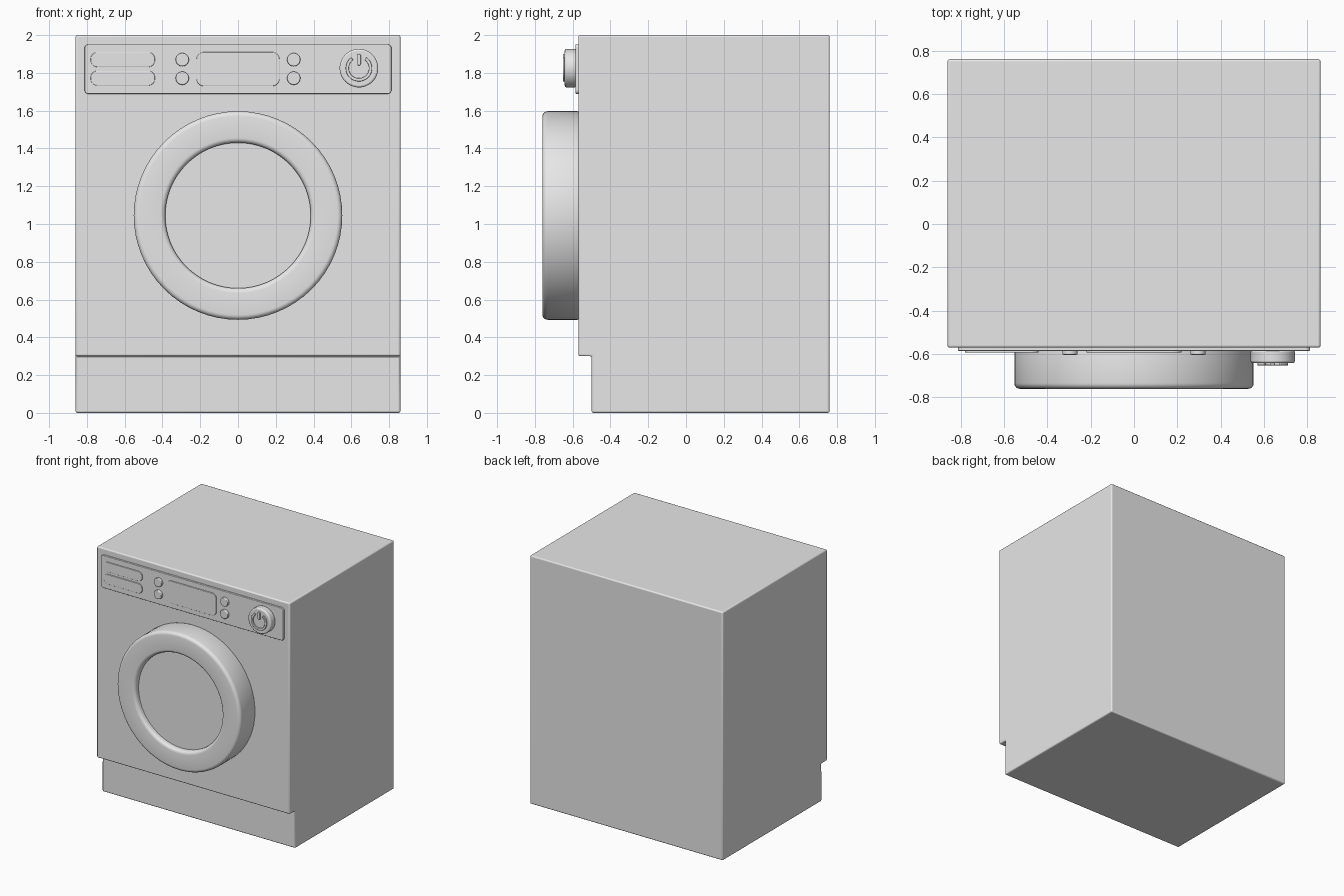
import bpy, bmesh, math
from mathutils import Vector

if "Cube" in bpy.data.objects:
    bpy.data.objects.remove(bpy.data.objects["Cube"], do_unlink=True)

grey = bpy.data.materials.new("light_grey")
grey.use_nodes = True
GREY = (0.8, 0.8, 0.8, 1)
grey.diffuse_color = GREY
grey.node_tree.nodes["Principled BSDF"].inputs["Base Color"].default_value = GREY


def finish(name, bm, bevel=0, segments=3):
    """Turn a bmesh into a shaded object with softened edges."""
    bmesh.ops.recalc_face_normals(bm, faces=bm.faces)
    mesh = bpy.data.meshes.new(name)
    bm.to_mesh(mesh)
    bm.free()
    mesh.materials.append(grey)
    ob = bpy.data.objects.new(name, mesh)
    bpy.context.collection.objects.link(ob)
    bpy.ops.object.select_all(action="DESELECT")
    bpy.context.view_layer.objects.active = ob
    ob.select_set(True)
    if bevel:
        mod = ob.modifiers.new("soft_edges", "BEVEL")
        mod.width, mod.segments = bevel, segments
        mod.limit_method, mod.angle_limit = "ANGLE", math.radians(40)
    bpy.ops.object.shade_smooth_by_angle(angle=math.radians(35))
    return ob


def extrude(name, points, offset, bevel=0, segments=3):
    """Extrude a closed outline of 3D points by an offset."""
    bm = bmesh.new()
    face = bm.faces.new([bm.verts.new(p) for p in points])
    result = bmesh.ops.extrude_face_region(bm, geom=[face], use_keep_orig=True)
    moved = [g for g in result["geom"] if isinstance(g, bmesh.types.BMVert)]
    bmesh.ops.translate(bm, verts=moved, vec=Vector(offset))
    return finish(name, bm, bevel, segments)


def plate(name, x, z, width, height, radius, back, front, bevel=0):
    """Front-facing rounded rectangle; a full radius makes a disc or pill."""
    points = []
    steps = 12
    corners = [(1, 1), (-1, 1), (-1, -1), (1, -1)]
    for i, (sx, sz) in enumerate(corners):
        for k in range(steps + 1):
            a = math.pi / 2 * (i + k / steps)
            p = Vector((x + sx * (width / 2 - radius) + radius * math.cos(a), back,
                        z + sz * (height / 2 - radius) + radius * math.sin(a)))
            if not points or ((p - points[-1]).length > 1e-5 and (p - points[0]).length > 1e-5):
                points.append(p)
    return extrude(name, points, (0, front - back, 0), bevel)


def arc(cx, cz, r, start, end, steps=5):
    """Points of a profile arc, angles in degrees."""
    for i in range(steps + 1):
        a = math.radians(start + (end - start) * i / steps)
        yield cx + r * math.cos(a), cz + r * math.sin(a)


# Cabinet with recessed plinth
HALF = 0.86
side = [(-0.57, 2), (0.76, 2), (0.76, 0), (-0.5, 0), (-0.5, 0.3), (-0.57, 0.3)]
extrude("cabinet", [(-HALF, y, z) for y, z in side], (2 * HALF, 0, 0), 0.01)

# Door ring, a rounded profile turned about the door axis
DOOR_Z, FRONT, BACK = 1.045, -0.76, -0.565
INNER, OUTER, FILLET = 0.385, 0.552, 0.026
profile = list(arc(INNER + FILLET, FRONT + FILLET, FILLET, 180, 270))
profile += arc(OUTER - FILLET, FRONT + FILLET, FILLET, 270, 360)
profile += arc(OUTER - 0.01, BACK - 0.01, 0.01, 0, 90, 3)
profile += [(INNER, BACK)]
bm = bmesh.new()
TURNS = 64
rings = []
for i in range(TURNS):
    a = math.tau * i / TURNS
    rings.append([bm.verts.new((r * math.cos(a), y, DOOR_Z + r * math.sin(a)))
                  for r, y in profile])
for i in range(TURNS):
    a, b = rings[i], rings[(i + 1) % TURNS]
    for j in range(len(profile)):
        k = (j + 1) % len(profile)
        bm.faces.new((a[j], a[k], b[k], b[j]))
finish("door_ring", bm)

# Door window
size = 2 * INNER + 0.01
plate("door_window", 0, DOOR_Z, size, size, size / 2, BACK, FRONT + 0.045)

# Control panel
PANEL = -0.585
plate("control_panel", 0, 1.82, 1.624, 0.262, 0.02, -0.56, PANEL, 0.004)
plate("display", 0, 1.82, 0.44, 0.18, 0.04, PANEL + 0.005, PANEL - 0.008, 0.003)
for label, z in (("upper", 1.87), ("lower", 1.772)):
    plate(label + "_drawer_plate", -0.61, z, 0.34, 0.078, 0.035,
          PANEL + 0.005, PANEL - 0.008, 0.003)
    for name, x in (("right", -0.295), ("left", 0.295)):
        plate(f"{label}_{name}_button", x, z, 0.07, 0.07, 0.035,
              PANEL + 0.005, PANEL - 0.018, 0.005)

# Power knob with raised symbol
KX, KZ, KNOB = 0.64, 1.825, -0.642
plate("power_knob", KX, KZ, 0.204, 0.204, 0.102, PANEL + 0.005, KNOB, 0.01)
outline = list(arc(KX, KZ, 0.07, 125, 415, 36)) + list(arc(KX, KZ, 0.053, 415, 125, 36))
extrude("power_arc", [(x, KNOB + 0.003, z) for x, z in outline], (0, -0.013, 0), 0.002, 2)
plate("power_bar", KX, KZ + 0.045, 0.02, 0.06, 0.008, KNOB + 0.003, KNOB - 0.01, 0.002)
